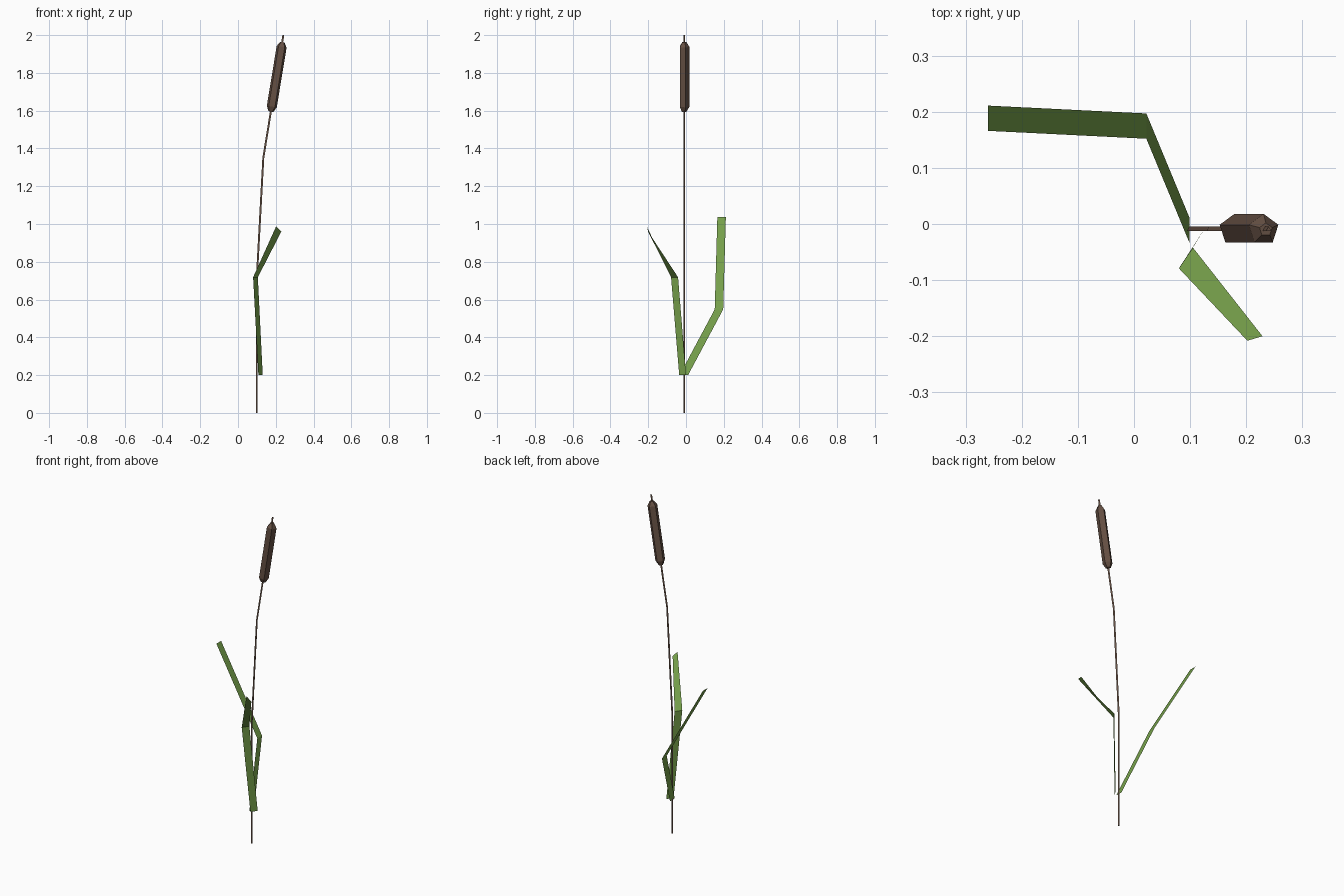
import bpy
from math import sin, cos, tau
from mathutils import Vector

if "Cube" in bpy.data.objects:
    bpy.data.objects.remove(bpy.data.objects["Cube"])

AXIS_Y = -0.01


def material(name, rgb):
    m = bpy.data.materials.new(name)
    m.diffuse_color = (*rgb, 1)
    m.use_nodes = True
    m.node_tree.nodes["Principled BSDF"].inputs["Base Color"].default_value = m.diffuse_color
    return m


def add_mesh(name, verts, faces, mat):
    me = bpy.data.meshes.new(name)
    me.from_pydata(verts, [], faces)
    me.materials.append(mat)
    me.update()
    ob = bpy.data.objects.new(name, me)
    bpy.context.collection.objects.link(ob)
    return ob


def tube(name, path, sides, mat):
    """Faceted tube along (x, z, radius) points, one corner facing +y."""
    pts = [Vector((x, AXIS_Y, z)) for x, z, r in path]
    verts, faces = [], []
    last = len(pts) - 1
    for i, p in enumerate(pts):
        t = (pts[min(i + 1, last)] - pts[max(i - 1, 0)]).normalized()
        u = Vector((t.z, 0, -t.x))
        v = Vector((0, 1, 0))
        for k in range(sides):
            a = tau * (k / sides + 0.25)
            verts.append(p + path[i][2] * (u * cos(a) + v * sin(a)))
    for i in range(last):
        for k in range(sides):
            a, b = i * sides + k, i * sides + (k + 1) % sides
            faces.append((a, b, b + sides, a + sides))
    faces.append(tuple(reversed(range(sides))))
    faces.append(tuple(range(last * sides, (last + 1) * sides)))
    return add_mesh(name, verts, faces, mat)


def leaf(name, pairs, mat):
    """Flat folded ribbon through pairs of edge points."""
    verts = [p for pair in pairs for p in pair]
    faces = [(2 * i, 2 * i + 1, 2 * i + 3, 2 * i + 2) for i in range(len(pairs) - 1)]
    return add_mesh(name, verts, faces, mat)


brown = material("brown", (0.13, 0.08, 0.057))
green = material("leaf_green", (0.18, 0.35, 0.07))

# bent three-sided stem, running through the head to the tip
R = 0.0058
tube("stem", [(0.099, 0, R), (0.099, 0.7, R), (0.134, 1.35, R), (0.24, 2.0, R)], 3, brown)

# five-sided seed head with bevelled ends
tube("seed_head", [(0.174, 1.595, 0.014), (0.179, 1.622, 0.028),
                   (0.231, 1.938, 0.028), (0.235, 1.963, 0.012)], 5, brown)

# back leaf, bending to the left
leaf("back_leaf", [((0.099, -0.034, 0.2), (0.099, 0.011, 0.2)),
                   ((0.022, 0.152, 0.548), (0.022, 0.197, 0.548)),
                   ((-0.26, 0.166, 1.037), (-0.26, 0.211, 1.037))], green)

# front leaf, bending to the front right
leaf("front_leaf", [((0.108, -0.036, 0.2), (0.131, 0.0, 0.2)),
                    ((0.08, -0.079, 0.718), (0.105, -0.042, 0.718)),
                    ((0.202, -0.208, 0.988), (0.229, -0.2, 0.959))], green)
